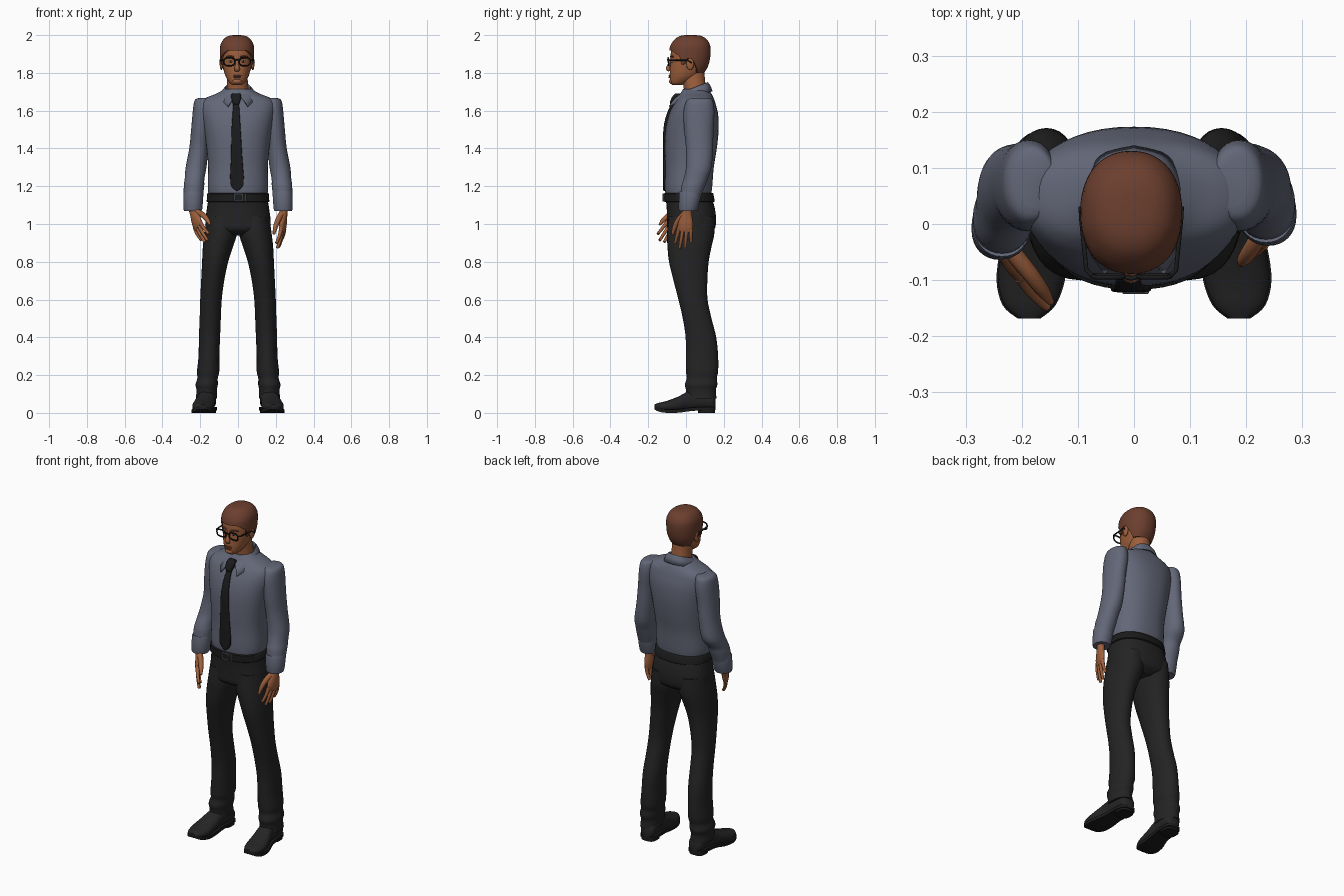
import bpy, bmesh, math
from mathutils import Vector as V


def mat(name, r, g, b):
    m = bpy.data.materials.new(name)
    m.diffuse_color = (r, g, b, 1)
    return m


SKIN = mat("skin", .34, .115, .045)
LIP = mat("lips", .22, .065, .035)
HAIR = mat("hair_brown", .15, .05, .028)
SHIRT = mat("shirt_grey_blue", .125, .135, .185)
PANTS = mat("trouser_black", .017, .017, .018)
DARK = mat("accessory_black", .011, .011, .012)
SHOE = mat("shoe_leather", .018, .018, .019)
STEEL = mat("buckle_grey", .16, .17, .20)
WHITE = mat("eye_white", .5, .47, .43)


def finish(name, bm, m):
    bmesh.ops.recalc_face_normals(bm, faces=bm.faces)
    me = bpy.data.meshes.new(name)
    bm.to_mesh(me)
    bm.free()
    me.materials.append(m)
    for p in me.polygons:
        p.use_smooth = True
    me.set_sharp_from_angle(angle=math.radians(50))
    ob = bpy.data.objects.new(name, me)
    bpy.context.collection.objects.link(ob)
    return ob


def skin_rings(name, rings, m, closed=True, caps=True):
    """Bridge a list of point rings into a surface."""
    bm = bmesh.new()
    vs = [[bm.verts.new(p) for p in r] for r in rings]
    n = len(vs[0])
    for a, b in zip(vs, vs[1:]):
        for i in range(n if closed else n - 1):
            j = (i + 1) % n
            bm.faces.new((a[i], a[j], b[j], b[i]))
    if caps:
        bm.faces.new(vs[0])
        bm.faces.new(vs[-1])
    return finish(name, bm, m)


def smooth(rows, k=4):
    """Catmull-Rom interpolation of number rows."""
    out = []
    for i in range(len(rows) - 1):
        a, b, c, d = (rows[max(0, min(len(rows) - 1, i + o))] for o in (-1, 0, 1, 2))
        for s in range(k):
            t = s / k
            out.append(tuple(.5 * (2 * q + (r - p) * t + (2 * p - 5 * q + 4 * r - w) * t * t
                             + (3 * q - p - 3 * r + w) * t ** 3) for p, q, r, w in zip(a, b, c, d)))
    return out + [tuple(rows[-1])]


def oval(c, u, v, n=28, e=2.0):
    pts = []
    for i in range(n):
        a = 2 * math.pi * i / n
        x, y = math.cos(a), math.sin(a)
        pts.append(V(c) + V(u) * math.copysign(abs(x) ** (2 / e), x)
                   + V(v) * math.copysign(abs(y) ** (2 / e), y))
    return pts


def body(name, rows, m, side=1, e=2.1, k=4, n=32):
    """Upright form; rows are z, x centre, y front, y back, half width."""
    rings = [oval((side * x, (f + b) / 2, z), (w, 0, 0), (0, (b - f) / 2, 0), n, e)
             for z, x, f, b, w in smooth(rows, k)]
    return skin_rings(name, rings, m)


def tube(name, pts, m, across=(0, 1, 0), k=3, n=12):
    """Limb along points x, y, z, half width (along across), half depth."""
    rows = smooth(pts, k)
    rings = []
    for i, r in enumerate(rows):
        d = V(rows[min(i + 1, len(rows) - 1)][:3]) - V(rows[max(i - 1, 0)][:3])
        d.normalize()
        u = V(across)
        u = (u - d * u.dot(d)).normalized()
        rings.append(oval(r[:3], u * r[3], d.cross(u) * r[4], n))
    return skin_rings(name, rings, m)


def ball(name, c, s, m):
    bm = bmesh.new()
    bmesh.ops.create_uvsphere(bm, u_segments=16, v_segments=10, radius=1)
    for v in bm.verts:
        v.co = V(c) + V((v.co.x * s[0], v.co.y * s[1], v.co.z * s[2]))
    return finish(name, bm, m)


def wire(name, pts, r, m, cyclic=False):
    cu = bpy.data.curves.new(name, 'CURVE')
    cu.dimensions, cu.bevel_depth, cu.bevel_resolution = '3D', r, 2
    sp = cu.splines.new('POLY')
    sp.points.add(len(pts) - 1)
    for q, p in zip(sp.points, pts):
        q.co = (*p, 1)
    sp.use_cyclic_u = cyclic
    cu.materials.append(m)
    ob = bpy.data.objects.new(name, cu)
    bpy.context.collection.objects.link(ob)


# Shirt torso, neck
body("shirt_torso", [(1.14, 0, -.105, .13, .152), (1.19, 0, -.112, .138, .160), (1.3, 0, -.11, .147, .158),
     (1.4, 0, -.112, .163, .166), (1.5, 0, -.108, .173, .18), (1.58, 0, -.09, .17, .195), (1.635, 0, -.065, .157, .197),
     (1.665, 0, -.045, .147, .175), (1.69, 0, -.03, .135, .115), (1.715, 0, -.015, .117, .07)], SHIRT, e=2.3, n=48)
body("neck", [(1.66, 0, -.01, .11, .06), (1.72, -.002, -.012, .105, .057), (1.77, -.004, -.02, .1, .055),
              (1.83, -.005, -.01, .095, .055)], SKIN)

# Folded collar: top edge and flap edge, mirrored
half = [(0, .116, 1.748, 0, .137, 1.702), (.045, .103, 1.742, .06, .118, 1.697), (.068, .05, 1.722, .09, .055, 1.683),
        (.055, -.005, 1.70, .088, -.025, 1.655), (.012, -.045, 1.675, .052, -.088, 1.622)]
strip = smooth(half, 5)
strip = [(-r[0], r[1], r[2], -r[3], r[4], r[5]) for r in strip[:0:-1]] + strip
col = skin_rings("collar", [[V((r[0] * .9, r[1] * .93 + .004, r[2] - .03)), V(r[:3]),
                 (V(r[:3]) + V(r[3:])) / 2 + V((0, 0, .006)), V(r[3:])] for r in strip], SHIRT, False, False)
mod = col.modifiers.new("thickness", 'SOLIDIFY')
mod.thickness, mod.offset = .007, 0

# Tie
body("tie_blade", [(1.175, -.005, -.12, -.108, .003), (1.215, -.005, -.122, -.106, .035), (1.35, -.007, -.122, -.104, .03),
     (1.5, -.01, -.12, -.1, .024), (1.58, -.01, -.103, -.08, .019), (1.64, -.01, -.077, -.05, .015)], DARK, e=4, k=3)
body("tie_knot", [(1.63, -.01, -.08, -.045, .014), (1.645, -.01, -.085, -.04, .02), (1.675, -.01, -.072, -.03, .027),
                  (1.69, -.01, -.058, -.025, .022)], DARK, e=3)

# Trousers, belt and buckle
body("trouser_hips", [(1.145, 0, -.108, .135, .155), (1.08, 0, -.102, .153, .165), (1.02, 0, -.1, .159, .172),
     (.97, 0, -.095, .15, .165), (.94, 0, -.05, .11, .09)], PANTS, e=2.4, n=40)
body("belt", [(1.117, 0, -.113, .149, .162), (1.12, 0, -.117, .152, .166), (1.16, 0, -.117, .145, .163),
              (1.164, 0, -.112, .141, .158)], DARK, e=2.3, k=1, n=48)
wire("buckle", [(-.018, -.121, 1.122), (.024, -.121, 1.122), (.024, -.121, 1.158), (-.018, -.121, 1.158)],
     .004, STEEL, True)
wire("belt_keeper", [(.04, -.118, 1.118), (.04, -.118, 1.162)], .004, STEEL)

for s, tag in ((1, "left"), (-1, "right")):
    # Trouser legs
    body(tag + "_trouser_leg", [(1.04, .086, -.092, .15, .08), (.95, .092, -.1, .15, .086), (.88, .106, -.098, .135, .08),
         (.8, .121, -.09, .12, .069), (.7, .134, -.066, .113, .061), (.6, .143, -.04, .114, .057), (.5, .147, -.017, .135, .056),
         (.4, .151, -.002, .16, .056), (.3, .154, -.001, .17, .055), (.22, .158, 0, .17, .059), (.185, .161, .004, .163, .054),
         (.15, .166, -.006, .166, .059), (.12, .166, .0, .158, .054), (.075, .167, .002, .162, .056)], PANTS, s)
    # Shoe upper, sole and heel
    rows = [(.157, .158, .02, .07, .018), (.14, .16, .018, .1, .042), (.08, .163, .018, .125, .047),
            (.02, .168, .014, .118, .047), (-.04, .178, .006, .087, .056), (-.1, .184, .005, .064, .058),
            (-.145, .187, .012, .053, .044), (-.168, .187, .024, .044, .018)]
    rows = smooth(rows, 4)
    skin_rings(tag + "_shoe", [oval((s * x, y, (a + b) / 2), (w, 0, 0), (0, 0, (b - a) / 2), 24, 2.3)
                               for y, x, a, b, w in rows], SHOE)
    skin_rings(tag + "_sole", [[V((s * x + i * (w + .003), y, a + h)) for i, h in ((-1, -.005), (1, -.005), (1, .013), (-1, .013))]
                               for y, x, a, b, w in rows], DARK)
    skin_rings(tag + "_heel", [oval((s * .161, .108, z), (.045, 0, 0), (0, .045, 0), 24, 3) for z in (0, .03)], DARK)
    # Sleeve and cuff, one forearm carried further forward
    g = 0 if s > 0 else -.025
    body(tag + "_sleeve", [(1.668, .172, .03, .12, .03), (1.655, .183, .005, .14, .046), (1.6, .187, -.012, .15, .052),
         (1.5, .197, -.01, .145, .051), (1.4, .207, 0, .143, .051), (1.3, .222, g / 2, .135, .055),
         (1.24, .23, -.012 + g, .115 + g, .052), (1.2, .233, -.024 + g, .1 + g, .054), (1.14, .237, -.03 + g, .077 + g, .05)], SHIRT, s)
    body(tag + "_cuff", [(1.17, .235, -.03 + g, .08 + g, .048), (1.163, .236, -.036 + g, .083 + g, .053),
         (1.08, .239, -.039 + g, .062 + g, .05), (1.07, .239, -.033 + g, .055 + g, .043)], SHIRT, s, k=2)

    # Hand: palm, four fingers, thumb, set by wrist, reach and spread
    w = V((s * .243, .01 + g, 1.09))
    reach = V((0, -.03, -.22)) if s > 0 else V((.045, -.115, -.185))
    reach.x += -.012 * s
    spread = V((-.25 * s, -1, .12)) if s > 0 else V((.45, -.8, .45))
    spread = (spread - reach * spread.dot(reach) / reach.length_squared).normalized()
    palm = [(0, .025, .022), (.15, .026, .02), (.35, .039, .019), (.5, .042, .016), (.6, .036, .01)]
    tube(tag + "_palm", [(*(w + reach * t), a, b) for t, a, b in palm], SKIN, spread, n=16)
    inward = V((-s, 0, 0))
    for i, ln in enumerate((.9, 1.0, .96, .82)):
        o = (1.5 - i) * .021
        tube(f"{tag}_finger_{i + 1}", [(*(w + reach * (.5 + (ln - .5) * t) + spread * o * (1 + .35 * t)
             + inward * .02 * t * t), .0115 - .004 * t, .0115 - .004 * t) for t in (0, .4, .8, 1)], SKIN, spread, n=10)
    tube(tag + "_thumb", [(*(w + reach * t + spread * o + inward * c), r, r) for t, o, c, r in
         ((.15, .01, .005, .016), (.35, .042, .018, .015), (.55, .058, .026, .012), (.7, .062, .03, .006))], SKIN, spread)

# Head
HEAD = smooth([(1.737, -.005, -.074, -.02, .025), (1.748, -.005, -.083, .01, .04), (1.78, -.005, -.086, .065, .06),
        (1.82, -.005, -.085, .1, .072), (1.86, -.005, -.081, .115, .079), (1.9, -.005, -.081, .12, .081),
        (1.94, -.005, -.073, .117, .078), (1.97, -.005, -.048, .097, .06), (1.984, -.005, -.02, .07, .035),
        (1.988, -.005, .01, .04, .008)], 5)
skin_rings("head", [oval((x, (f + b) / 2, z), (w, 0, 0), (0, (b - f) / 2, 0), 40, 2.2) for z, x, f, b, w in HEAD], SKIN)


def lerp_table(t, table, k=None):
    for a, b in zip(table, table[1:]):
        if t <= b[0]:
            q = max(0, (t - a[0]) / (b[0] - a[0] or 1))
            return tuple(u + (v - u) * q for u, v in zip(a, b))
    return table[-1]


# Hair cap: each column starts at its own hairline height
LINE = [(-1, 1.80), (-.6, 1.80), (-.25, 1.85), (-.1, 1.875), (.12, 1.875), (.18, 1.845), (.36, 1.845), (.44, 1.89),
        (.7, 1.905), (.85, 1.918), (1, 1.918)]
N, L = 72, 18
hair = []
for j in range(L + 1):
    ring = []
    for i in range(N):
        a = 2 * math.pi * i / N
        c, s = math.cos(a), math.sin(a)
        low = lerp_table(-s, LINE)[1]
        t = math.sin(max(j - 1, 0) / (L - 1) * math.pi / 2)
        z, x, f, b, w = lerp_table(low + (1.988 - low) * t, HEAD)
        p = .0 if j == 0 else .010
        e = 2 / 2.2
        ring.append(V((x + (w + p) * math.copysign(abs(c) ** e, c),
                       (f + b) / 2 + ((b - f) / 2 + p) * math.copysign(abs(s) ** e, s), z + (.012 * t if j else 0))))
    hair.append(ring)
skin_rings("hair", hair, HAIR)

# Face features
CX = -.005
tube("nose", [(CX, -.08, 1.875, .007, .006), (CX, -.088, 1.845, .009, .009), (CX, -.094, 1.823, .015, .012),
              (CX, -.088, 1.81, .012, .006)], SKIN, (1, 0, 0))
ball("upper_lip", (CX, -.086, 1.785), (.025, .006, .004), LIP)
ball("lower_lip", (CX, -.086, 1.777), (.021, .007, .005), LIP)
ball("chin", (CX, -.076, 1.755), (.026, .014, .014), SKIN)
for s, tag in ((1, "left"), (-1, "right")):
    ball(tag + "_ear", (CX + s * .083, .022, 1.847), (.009, .02, .032), SKIN)
    ball(tag + "_eye", (CX + s * .033, -.073, 1.86), (.013, .008, .006), WHITE)
    ball(tag + "_iris", (CX + s * .033, -.08, 1.86), (.005, .003, .005), DARK)
    wire(tag + "_brow", [(CX + s * x, y, z) for x, y, z in ((.015, -.082, 1.884), (.035, -.078, 1.889), (.056, -.066, 1.884))],
         .004, HAIR)
    # Glasses rim and temple arm
    wire(tag + "_glasses_rim", oval((CX + s * .041, -.093, 1.859), (.029, s * 0, 0), (0, -.002, .021), 28, 2.8), .0042, DARK, True)
    wire(tag + "_glasses_arm", [(CX + s * .069, -.093, 1.868), (CX + s * .08, -.082, 1.868), (CX + s * .089, .01, 1.867),
                               (CX + s * .09, .03, 1.852)], .004, DARK)
wire("glasses_bridge", [(CX - .013, -.094, 1.866), (CX, -.097, 1.87), (CX + .013, -.094, 1.866)], .004, DARK)
